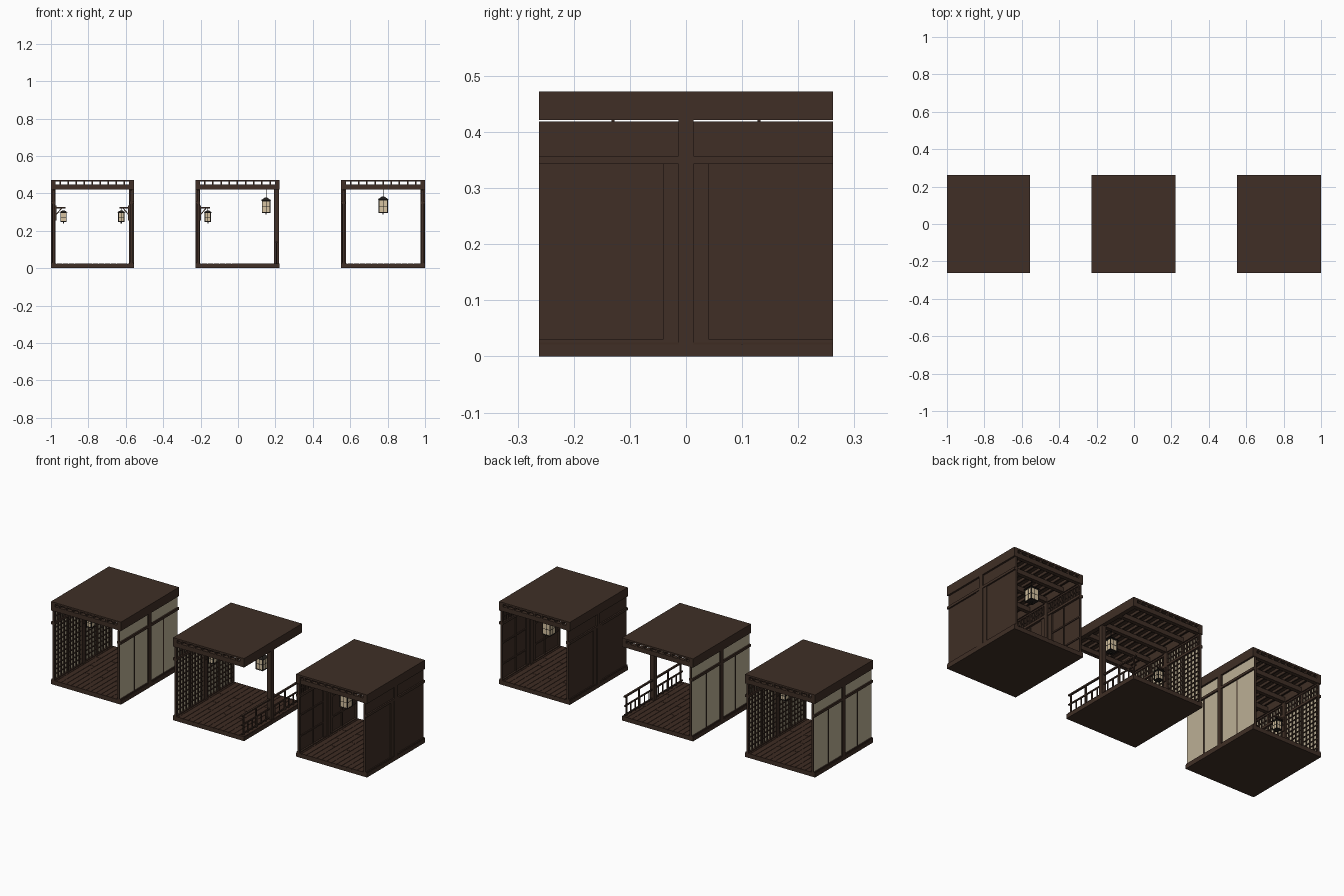
import bpy, bmesh, math
from mathutils import Matrix, Vector

if "Cube" in bpy.data.objects:
    bpy.data.objects.remove(bpy.data.objects["Cube"])


def material(name, rgb):
    m = bpy.data.materials.new(name)
    m.diffuse_color = (*rgb, 1)
    m.use_nodes = True
    m.node_tree.nodes["Principled BSDF"].inputs["Base Color"].default_value = m.diffuse_color
    return m


WOOD = material("dark_wood", (0.050, 0.028, 0.019))
FLOOR = material("floor_wood", (0.047, 0.024, 0.016))
PAPER = material("shoji_paper", (0.50, 0.43, 0.30))
GLOW = material("lantern_paper", (0.68, 0.55, 0.36))
IRON = material("black_iron", (0.018, 0.015, 0.012))


def finish(name, mat, bm):
    me = bpy.data.meshes.new(name)
    bm.to_mesh(me)
    bm.free()
    me.materials.append(mat)
    ob = bpy.data.objects.new(name, me)
    bpy.context.collection.objects.link(ob)
    return ob


def add_box(bm, x0, x1, y0, y1, z0, z1):
    c = Vector(((x0 + x1) / 2, (y0 + y1) / 2, (z0 + z1) / 2))
    size = (abs(x1 - x0), abs(y1 - y0), abs(z1 - z0), 1)
    bmesh.ops.create_cube(bm, size=1, matrix=Matrix.Translation(c) @ Matrix.Diagonal(size))


def boxes(name, mat, items):
    bm = bmesh.new()
    for b in items:
        add_box(bm, *b)
    return finish(name, mat, bm)


def span(a, b, n):
    return [a + (b - a) * i / (n - 1) for i in range(n)]


D = 0.262          # half depth of every module
TOP = 0.419        # top of the walls


def shell(name, x0, x1):
    # Floor slab with separate planks
    boxes(name + "_floor_base", WOOD, [(x0, x1, -D, D, 0, 0.021)])
    w = (x1 - x0) / 14
    planks = []
    for i in range(14):
        cut = (-0.09, 0.1, 0.0)[i % 3]
        for a, b in ((-D, cut - 0.001), (cut + 0.001, D)):
            planks.append((x0 + i * w + 0.001, x0 + (i + 1) * w - 0.001, a, b, 0.021, 0.025))
    boxes(name + "_floor_planks", FLOOR, planks)
    # Roof slab, side beams, cross beams and fine joists
    boxes(name + "_roof", WOOD, [(x0, x1, -D, D, 0.462, 0.472)])
    boxes(name + "_side_beams", WOOD, [(x0, x0 + 0.025, -D, D, 0.421, 0.462),
                                       (x1 - 0.025, x1, -D, D, 0.421, 0.462)])
    boxes(name + "_cross_beams", WOOD, [(x0 + 0.02, x1 - 0.02, y - 0.011, y + 0.011, 0.421, 0.447)
                                        for y in (-0.25, -0.13, 0, 0.13, 0.25)])
    boxes(name + "_joists", WOOD, [(x - 0.004, x + 0.004, -D, D, 0.447, 0.462)
                                   for x in span(x0 + 0.05, x1 - 0.05, 9)])


def wall(name, xo, s, shoji):
    # u is the distance inward from the outer face; s is the outward direction
    def b(u0, u1, y0, y1, z0, z1):
        return (xo - s * u0, xo - s * u1, y0, y1, z0, z1)
    boxes(name + "_post", WOOD, [b(0, 0.025, -0.013, 0.013, 0.0, 0.425)])
    panel, frame, grid = [], [], []
    for sd in (-1, 1):
        def h(u0, u1, y0, y1, z0, z1):
            return b(u0, u1, *sorted((sd * y0, sd * y1)), z0, z1)
        panel.append(h(0.008, 0.012, 0.012, D - 0.002, 0.025, TOP))
        # Header rail, sill, end stile
        frame += [h(0.0, 0.024, 0.013, D, 0.343, 0.357),
                  h(0.003, 0.022, 0.013, D, 0.021, 0.030),
                  h(0.009, 0.021, D - 0.008, D, 0.025, TOP),
                  h(0.010, 0.021, 0.013, D, 0.411, TOP)]
        if shoji:
            # Door batten outside, fine lattice inside
            frame += [h(0.005, 0.020, 0.127, 0.133, 0.03, 0.343),
                      h(0.010, 0.020, 0.127, 0.133, 0.357, 0.422)]
            grid += [h(0.012, 0.018, y - 0.0025, y + 0.0025, 0.03, 0.343) for y in span(0.03, 0.245, 9)]
            grid += [h(0.012, 0.017, 0.013, D, z - 0.0025, z + 0.0025) for z in span(0.055, 0.32, 11)]
        else:
            # Sliding door stiles and rails
            frame += [h(0.004, 0.019, 0.013, 0.041, 0.03, 0.343),
                      h(0.012, 0.018, 0.127, 0.133, 0.03, 0.422),
                      h(0.012, 0.017, 0.013, D, 0.11, 0.118),
                      h(0.012, 0.017, 0.013, D, 0.23, 0.238)]
        # Transom bars above the header
        grid += [h(0.012, 0.019, y - 0.003, y + 0.003, 0.357, 0.411) for y in span(0.03, 0.245, 11)]
        grid.append(h(0.012, 0.018, 0.013, D, 0.383, 0.388))
    boxes(name + "_panel", PAPER if shoji else WOOD, panel)
    boxes(name + "_frame", WOOD, frame)
    boxes(name + "_lattice", WOOD, grid)


def lantern(name, x, y, z0, z1, r, hang):
    # Square paper box in an iron frame with a pyramid cap
    boxes(name + "_paper", GLOW, [(x - r, x + r, y - r, y + r, z0 + 0.004, z1)])
    e, t = r + 0.002, 0.0045
    bars = [(x - e, x + e, y - e, y + e, z0, z0 + t), (x - e, x + e, y - e, y + e, z1 - t, z1)]
    for sx in (-1, 1):
        for sy in (-1, 1):
            cx, cy = x + sx * (e - t / 2), y + sy * (e - t / 2)
            bars.append((cx - t / 2, cx + t / 2, cy - t / 2, cy + t / 2, z0, z1))
    zm, k = (z0 + z1) / 2, 0.0012
    bars += [(x - e + k, x + e - k, y - e + k, y + e - k, zm - k, zm + k),
             (x - k, x + k, y - e + k, y + e - k, z0, z1),
             (x - e + k, x + e - k, y - k, y + k, z0, z1)]
    bars += [(x - k, x + k, y - k, y + k, z1, hang),
             (x - 0.003, x + 0.003, y - 0.003, y + 0.003, z0 - 0.008, z0)]
    boxes(name + "_frame", IRON, bars)
    bm = bmesh.new()
    hgt = r * 0.75
    bmesh.ops.create_cone(bm, cap_ends=True, segments=4, radius1=(r + 0.008) * math.sqrt(2),
                          radius2=r * 0.35, depth=hgt,
                          matrix=Matrix.Translation((x, y, z1 + hgt / 2)) @ Matrix.Rotation(math.pi / 4, 4, 'Z'))
    finish(name + "_cap", IRON, bm)


def wall_lantern(name, xi, d):
    # Bracket arm with a diagonal brace; d points into the room
    x = xi + d * 0.042
    lantern(name, x, 0, 0.247, 0.298, 0.015, 0.322)
    bm = bmesh.new()
    add_box(bm, xi, x + d * 0.01, -0.004, 0.004, 0.319, 0.326)
    add_box(bm, xi, xi + d * 0.005, -0.008, 0.008, 0.255, 0.335)
    a, c = Vector((xi, 0, 0.283)), Vector((xi + d * 0.032, 0, 0.320))
    rot = (c - a).to_track_quat('Z', 'Y').to_matrix().to_4x4()
    bmesh.ops.create_cube(bm, size=1, matrix=Matrix.Translation((a + c) / 2) @ rot
                          @ Matrix.Diagonal((0.005, 0.005, (c - a).length, 1)))
    finish(name + "_bracket", WOOD, bm)


# Left module: paper walls on both sides, two wall lanterns
shell("left_room", -1.0, -0.557)
wall("left_room_left_wall", -1.0, -1, True)
wall("left_room_right_wall", -0.557, 1, True)
wall_lantern("left_room_lantern_a", -0.975, 1)
wall_lantern("left_room_lantern_b", -0.582, -1)

# Middle module: paper wall on the left, open veranda on the right
shell("veranda", -0.228, 0.222)
wall("veranda_wall", -0.228, -1, True)
wall_lantern("veranda_wall_lantern", -0.203, 1)
lantern("veranda_hanging_lantern", 0.15, 0, 0.295, 0.362, 0.021, 0.425)
boxes("veranda_post", WOOD, [(0.193, 0.218, -0.013, 0.013, 0.02, 0.425)])
rails = [(0.200, 0.211, -D, D, 0.135, 0.143), (0.202, 0.209, -D, D, 0.082, 0.089),
         (0.202, 0.209, -D, D, 0.032, 0.038)]
rails += [(0.203, 0.208, y - 0.003, y + 0.003, 0.025, 0.085) for y in span(-0.245, 0.245, 13)]
rails += [(0.202, 0.209, y - 0.004, y + 0.004, 0.025, 0.137) for y in (-0.245, -0.13, 0.13, 0.245)]
boxes("veranda_railing", WOOD, rails)

# Right module: timber walls, two hanging lanterns
shell("right_room", 0.552, 1.0)
wall("right_room_left_wall", 0.552, -1, False)
wall("right_room_right_wall", 1.0, 1, False)
for i, y in enumerate((-0.13, 0.13)):
    lantern("right_room_lantern_%d" % i, 0.776, y, 0.296, 0.366, 0.023, 0.425)
